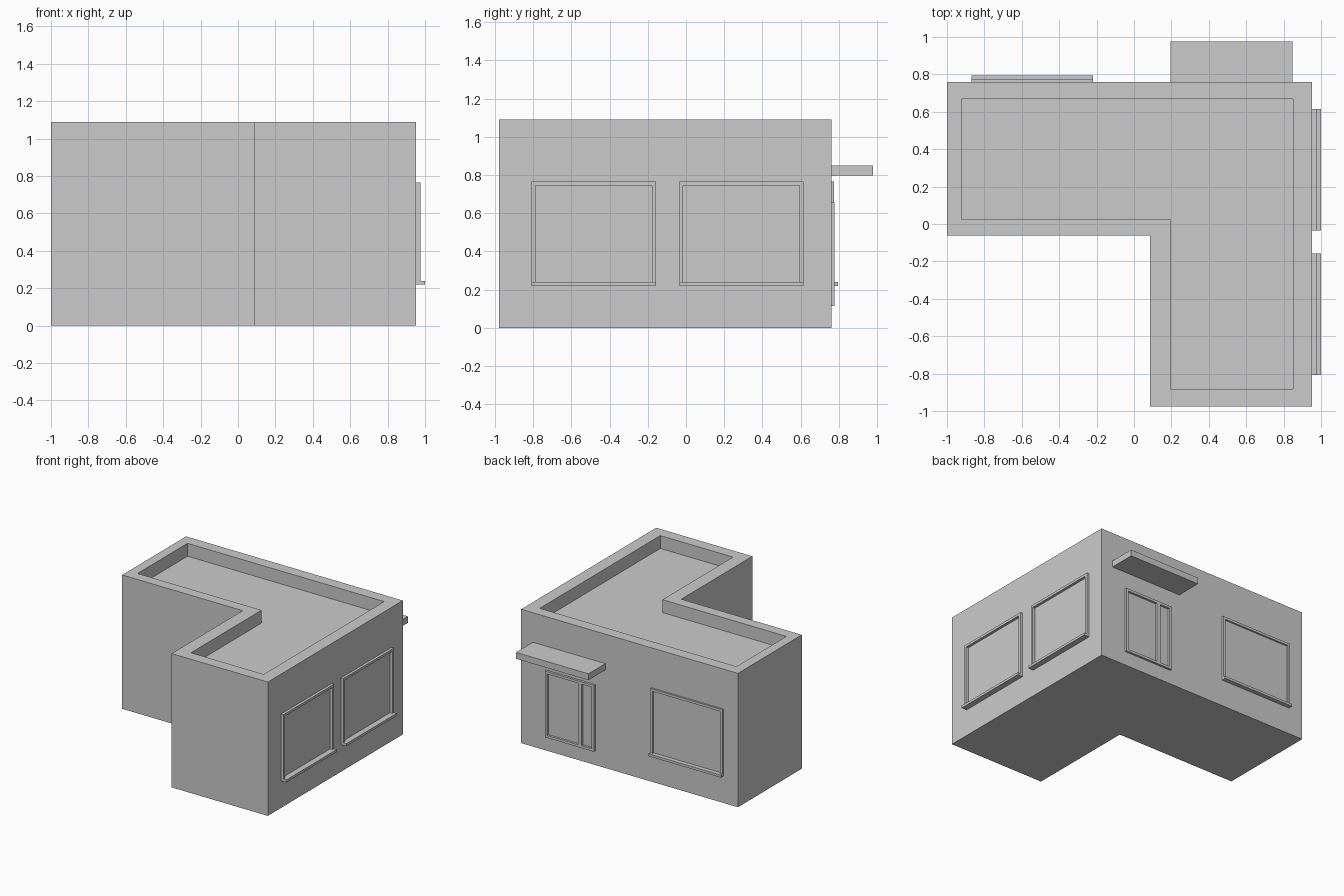
import bpy, bmesh
from mathutils import Matrix

if "Cube" in bpy.data.objects:
    bpy.data.objects.remove(bpy.data.objects["Cube"])

TOP, ROOF = 1.09, 0.985           # parapet top, sunken roof level
RIGHT, BACK = 0.953, 0.76         # wall planes carrying the openings


def finish(name, bm):
    bmesh.ops.recalc_face_normals(bm, faces=bm.faces)
    mesh = bpy.data.meshes.new(name)
    bm.to_mesh(mesh)
    bm.free()
    obj = bpy.data.objects.new(name, mesh)
    bpy.context.collection.objects.link(obj)
    return obj


def boxes(name, parts):
    """One object from boxes given as ((x0, x1), (y0, y1), (z0, z1))."""
    bm = bmesh.new()
    for spans in parts:
        mid = [(a + b) / 2 for a, b in spans]
        size = [b - a for a, b in spans] + [1]
        bmesh.ops.create_cube(bm, size=1, matrix=Matrix.Translation(mid) @ Matrix.Diagonal(size))
    return finish(name, bm)


def on_wall(side, u, depth, z):
    """Box spans on a wall: u runs along it, depth sticks out of it."""
    if side == "right":
        return ((RIGHT - 0.01, RIGHT + depth), u, z)
    return (u, (BACK - 0.01, BACK + depth), z)


# L-shaped building with parapet around a sunken flat roof
def ell(x0, x1, xi, y0, y1, yi):
    return [(x0, y1), (x0, yi), (xi, yi), (xi, y0), (x1, y0), (x1, y1)]


outer = ell(-1, RIGHT, 0.086, -0.977, BACK, -0.062)
inner = ell(-0.922, 0.85, 0.195, -0.883, 0.667, 0.025)
bm = bmesh.new()
loops = [[bm.verts.new((x, y, z)) for x, y in pts]
         for pts, z in ((outer, 0), (outer, TOP), (inner, TOP), (inner, ROOF))]
for low, high in zip(loops, loops[1:]):
    for i in range(6):
        j = (i + 1) % 6
        bm.faces.new((low[i], low[j], high[j], high[i]))
bm.faces.new(loops[0])
bm.faces.new(loops[-1])
finish("building", bm)


# Windows: thin frame standing on a projecting sill
def window(name, side, u0, u1, depth, sill_depth, z0=0.22, z1=0.765, bar=0.02):
    boxes(name + "_frame", [
        on_wall(side, (u0, u0 + bar), depth, (z0 + bar, z1)),
        on_wall(side, (u1 - bar, u1), depth, (z0 + bar, z1)),
        on_wall(side, (u0 + bar, u1 - bar), depth, (z1 - bar, z1))])
    boxes(name + "_sill", [on_wall(side, (u0, u1), sill_depth, (z0, z0 + bar))])


window("side_window_front", "right", -0.807, -0.157, 0.022, 0.047)
window("side_window_back", "right", -0.035, 0.615, 0.022, 0.047)
window("back_window", "back", -0.87, -0.22, 0.014, 0.035)

# Door frame with a narrow sidelight
x0, x1, z0, z1, bar, d = 0.285, 0.727, 0.115, 0.655, 0.02, 0.018
uprights = [(x0, x0 + bar), (0.397, 0.427), (x1 - bar, x1)]
parts = [on_wall("back", u, d, (z0, z1)) for u in uprights]
for left, right in zip(uprights, uprights[1:]):
    for z in (z0, z1 - bar):
        parts.append(on_wall("back", (left[1], right[0]), d, (z, z + bar)))
boxes("door_frame", parts)

# Canopy over the door
boxes("canopy", [((0.195, 0.847), (BACK - 0.01, 0.977), (0.798, 0.85))])
